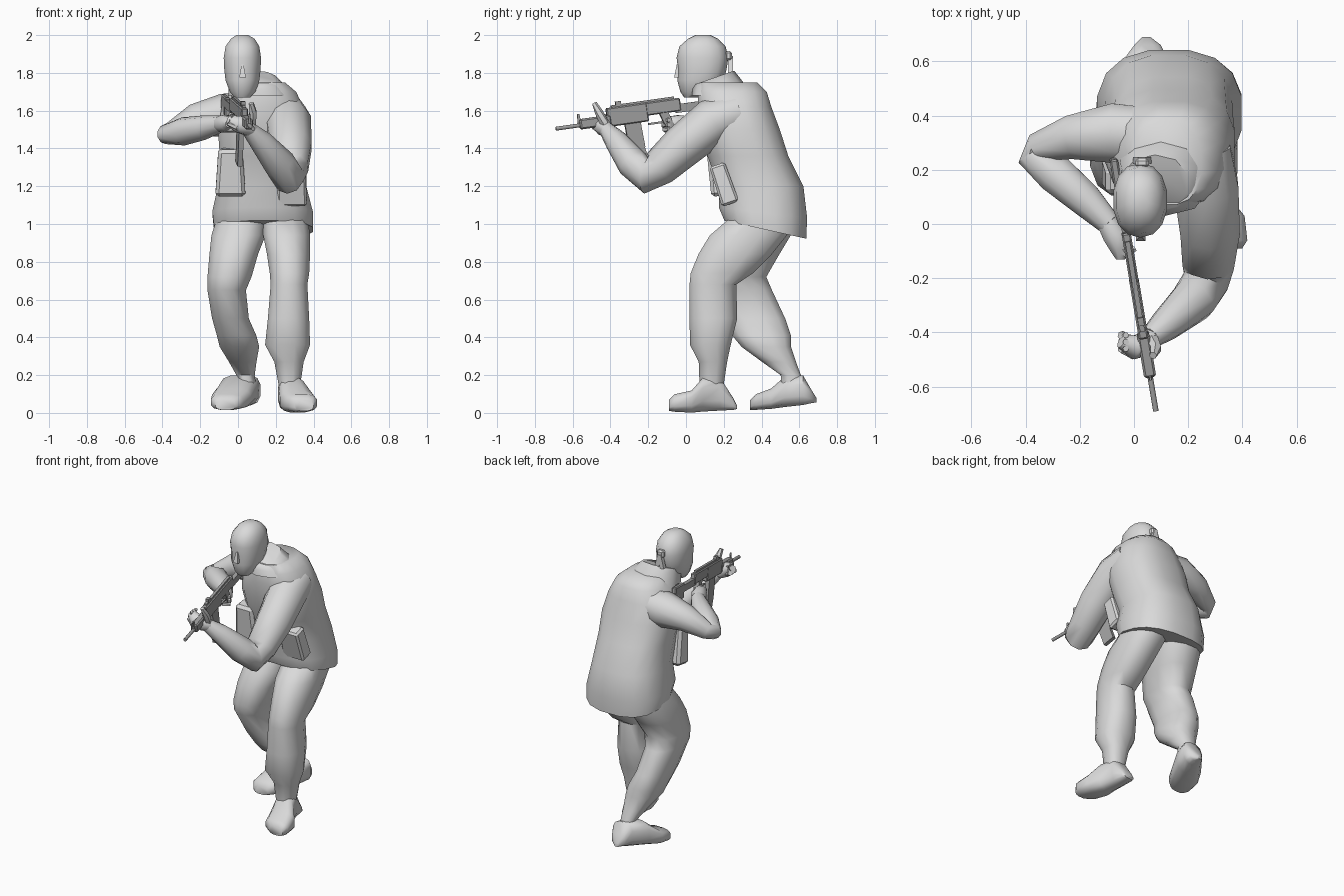
import bpy
import bmesh
import math
from mathutils import Matrix, Vector

if "Cube" in bpy.data.objects:
    bpy.data.objects.remove(bpy.data.objects["Cube"], do_unlink=True)


def material(name, value):
    mat = bpy.data.materials.new(name)
    mat.use_nodes = True
    colour = (value, value, value, 1)
    mat.diffuse_color = colour
    mat.node_tree.nodes["Principled BSDF"].inputs["Base Color"].default_value = colour
    return mat


CLOTH = material("light grey", .7)
METAL = material("dark grey", .36)


def finish(name, bm, mat=CLOTH, angle=50):
    bmesh.ops.recalc_face_normals(bm, faces=bm.faces)
    mesh = bpy.data.meshes.new(name)
    bm.to_mesh(mesh)
    bm.free()
    mesh.materials.append(mat)
    mesh.polygons.foreach_set("use_smooth", [True] * len(mesh.polygons))
    mesh.set_sharp_from_angle(angle=math.radians(angle))
    obj = bpy.data.objects.new(name, mesh)
    bpy.context.collection.objects.link(obj)
    return obj


def skin(name, rings, mat=CLOTH):
    """Join rings of points into a closed surface."""
    bm = bmesh.new()
    loops = [[bm.verts.new(p) for p in ring] for ring in rings]
    count = len(loops[0])
    for low, high in zip(loops, loops[1:]):
        for i in range(count):
            j = (i + 1) % count
            bm.faces.new((low[i], low[j], high[j], high[i]))
    bm.faces.new(loops[0])
    bm.faces.new(loops[-1])
    return finish(name, bm, mat)


def circle(sides, power=1.0):
    for i in range(sides):
        a = math.tau * (i + .5) / sides
        c, s = math.cos(a), math.sin(a)
        yield math.copysign(abs(c) ** power, c), math.copysign(abs(s) ** power, s)


def stack(name, rows, sides=12, power=.85, along_y=False):
    """Rows are level, then low and high limits on both axes, then an optional front lift."""
    rings = []
    for level, a0, a1, b0, b1, *tilt in rows:
        slope = tilt[0] if tilt else 0
        ring = []
        for c, s in circle(sides, power):
            a = (a0 + a1 + c * (a1 - a0)) / 2
            b = (b0 + b1 + s * (b1 - b0)) / 2
            lift = level - slope * s * (b1 - b0) / 2
            ring.append((a, lift, b) if along_y else (a, b, lift))
        rings.append(ring)
    return skin(name, rings)


def limb(name, points, sides=10, mat=CLOTH):
    """Round tube through points, each with its own radius."""
    centres = [Vector(p[:3]) for p in points]
    rings = []
    for i, p in enumerate(points):
        t = (centres[min(i + 1, len(points) - 1)] - centres[max(i - 1, 0)]).normalized()
        u = Vector((0, 0, 1)).cross(t).normalized()
        v = t.cross(u)
        rings.append([centres[i] + (u * c + v * s) * p[3] for c, s in circle(sides)])
    return skin(name, rings, mat)


def box(name, centre, size, matrix=Matrix(), mat=CLOTH, taper=1.0, bevel=0):
    bm = bmesh.new()
    bmesh.ops.create_cube(bm, size=1)
    for v in bm.verts:
        if v.co.z > 0:
            v.co.xy *= taper
        v.co = Vector([v.co[i] * size[i] for i in range(3)])
    if bevel:
        bmesh.ops.bevel(bm, geom=bm.edges[:], offset=bevel, segments=1, affect='EDGES')
    bm.transform(matrix @ Matrix.Translation(centre))
    return finish(name, bm, mat, 30)


# Coat with a tilted hem, collar and neck
stack("coat", [
    (.97, -.13, .4, .2, .64, .22), (1.06, -.14, .4, .17, .645, .12),
    (1.2, -.11, .365, .17, .625), (1.36, -.1, .37, .11, .545),
    (1.5, -.11, .375, .07, .5), (1.62, -.09, .35, .06, .455),
    (1.7, -.04, .31, .06, .43), (1.75, .0, .25, .07, .38)], 16, .8)
stack("collar", [
    (1.68, -.06, .29, .03, .34), (1.735, -.055, .25, .035, .3, -.15),
    (1.775, -.045, .2, .045, .255, -.35)], 10, .9)
stack("neck", [(1.66, -.04, .1, .08, .22), (1.8, -.04, .09, .06, .2)])

# Head, nose and the knot behind it
stack("head", [
    (1.67, -.02, .065, -.01, .08), (1.7, -.045, .095, -.03, .15),
    (1.76, -.068, .115, -.046, .2), (1.82, -.075, .122, -.042, .215),
    (1.88, -.078, .124, -.05, .224), (1.94, -.068, .115, -.035, .21),
    (1.98, -.04, .09, .01, .17), (2.0, -.01, .055, .05, .13)], 14, .9)
box("nose", (.024, -.043, 1.81), (.035, .04, .07), taper=.3)
box("knot", (.03, .225, 1.89), (.05, .035, .05), bevel=.01)
for side in (-1, 1):
    turn = Matrix.Translation((.03, .235, 1.88)) @ Matrix.Rotation(side * .25, 4, 'Y')
    box("knot_tail", (0, 0, -.04), (.028, .025, .09), turn)

# Trousers, front leg then rear leg
stack("left_leg", [
    (1.05, .12, .37, .25, .58), (.94, .13, .385, .12, .54), (.84, .15, .385, .06, .46),
    (.74, .165, .38, .02, .36), (.68, .17, .37, .015, .27), (.5, .155, .38, .015, .275),
    (.36, .14, .385, .018, .24), (.27, .19, .35, .065, .22), (.14, .215, .33, .07, .2)])
stack("right_leg", [
    (1.05, -.11, .16, .25, .58), (.94, -.145, .15, .17, .56), (.84, -.155, .11, .12, .5),
    (.72, -.165, .075, .1, .43), (.65, -.165, .045, .11, .46), (.5, -.14, .06, .19, .53),
    (.41, -.115, .1, .24, .56), (.35, -.1, .115, .29, .56), (.27, -.05, .1, .4, .585),
    (.2, -.01, .09, .5, .61), (.13, -.01, .1, .5, .63)])

# Shoes, toe to heel
stack("left_shoe", [
    (-.09, .3, .4, .01, .07), (-.06, .25, .42, .005, .1), (.03, .22, .41, .0, .12),
    (.09, .215, .36, .005, .19), (.18, .21, .33, .01, .19),
    (.25, .22, .31, .015, .08), (.27, .23, .3, .02, .04)], 12, .7, True)
stack("right_shoe", [
    (.34, -.12, -.01, .015, .07), (.37, -.145, .03, .015, .1), (.45, -.14, .07, .02, .13),
    (.53, -.1, .1, .03, .2), (.62, -.03, .12, .04, .2),
    (.66, .0, .1, .05, .13), (.69, .03, .06, .055, .08)], 12, .7, True)

# Sleeves
limb("left_arm", [
    (.25, .28, 1.59, .11), (.265, .14, 1.54, .125), (.28, -.02, 1.41, .115),
    (.275, -.14, 1.3, .1), (.265, -.21, 1.25, .09), (.22, -.28, 1.32, .085),
    (.12, -.37, 1.44, .062), (.06, -.42, 1.5, .042)])
limb("right_arm", [
    (.1, .32, 1.58, .11), (-.08, .335, 1.575, .115), (-.23, .32, 1.55, .085),
    (-.36, .285, 1.485, .052), (-.385, .255, 1.475, .052), (-.29, .185, 1.49, .075),
    (-.18, .09, 1.51, .065), (-.09, 0, 1.53, .045)])

# Hands with fingers curled round the rifle
limb("left_hand", [
    (.08, -.41, 1.49, .035), (.045, -.44, 1.515, .048), (.0, -.455, 1.53, .047),
    (-.045, -.43, 1.55, .03)], 8)
limb("left_thumb", [(.07, -.43, 1.53, .025), (.08, -.46, 1.59, .022), (.07, -.485, 1.64, .014)], 6)
limb("right_hand", [
    (-.1, .01, 1.53, .042), (-.07, -.04, 1.53, .05), (-.05, -.09, 1.53, .042),
    (-.05, -.13, 1.53, .018)], 8)
for i in range(3):
    step = i * .025
    limb("left_finger", [
        (.0, -.435 - step, 1.51, .017), (-.045, -.41 - step, 1.53, .017),
        (-.03, -.41 - step, 1.58, .012)], 6)
    limb("right_finger", [
        (-.055, -.08, 1.55 - step, .016), (-.03, -.11, 1.55 - step, .016),
        (.005, -.09, 1.55 - step, .012)], 6)

# Pouches on the coat front
lean = Matrix.Translation((.285, .2, 1.21)) @ Matrix.Rotation(.33, 4, 'X')
box("left_pouch", (0, 0, 0), (.16, .095, .22), lean, taper=.9, bevel=.012)
front = Matrix.Translation((-.04, .175, 1.275)) @ Matrix.Rotation(.15, 4, 'X')
box("right_pouch", (0, 0, 0), (.16, .12, .25), front, taper=.8, bevel=.018)

# Rifle, built along its own axis
aim = (Matrix.Translation((.007, -.25, 1.567)) @ Matrix.Rotation(.166, 4, 'Z')
       @ Matrix.Rotation(.14, 4, 'X'))


def rifle(name, centre, size, tip=0, **options):
    turn = Matrix.Translation(centre) @ Matrix.Rotation(tip, 4, 'X')
    box(name, (0, 0, 0), size, aim @ turn, METAL, **options)


limb("barrel", [(*(aim @ Vector((0, y, 0))), .011) for y in (-.45, -.28)], 8, METAL)
rifle("handguard", (0, -.235, .005), (.045, .17, .055), bevel=.008)
rifle("front_receiver", (0, -.06, .02), (.036, .22, .1), bevel=.006)
rifle("rear_receiver", (0, .135, .035), (.034, .19, .07), bevel=.006)
rifle("top_rail", (0, .03, .074), (.018, .34, .014))
rifle("front_sight", (0, -.32, .03), (.012, .02, .06), taper=.6)
rifle("rear_sight", (0, -.1, .08), (.022, .03, .035))
rifle("magazine", (0, -.035, -.09), (.026, .085, .15), tip=.05)
rifle("magazine_end", (0, -.025, -.2), (.026, .08, .1), tip=.2)
rifle("grip", (0, .15, -.045), (.03, .045, .11), tip=.3)
rifle("trigger_guard", (0, .09, -.045), (.012, .09, .01))
rifle("stock_tube", (0, .3, .015), (.028, .2, .045))
rifle("stock", (0, .44, .0), (.03, .13, .1), bevel=.006)
